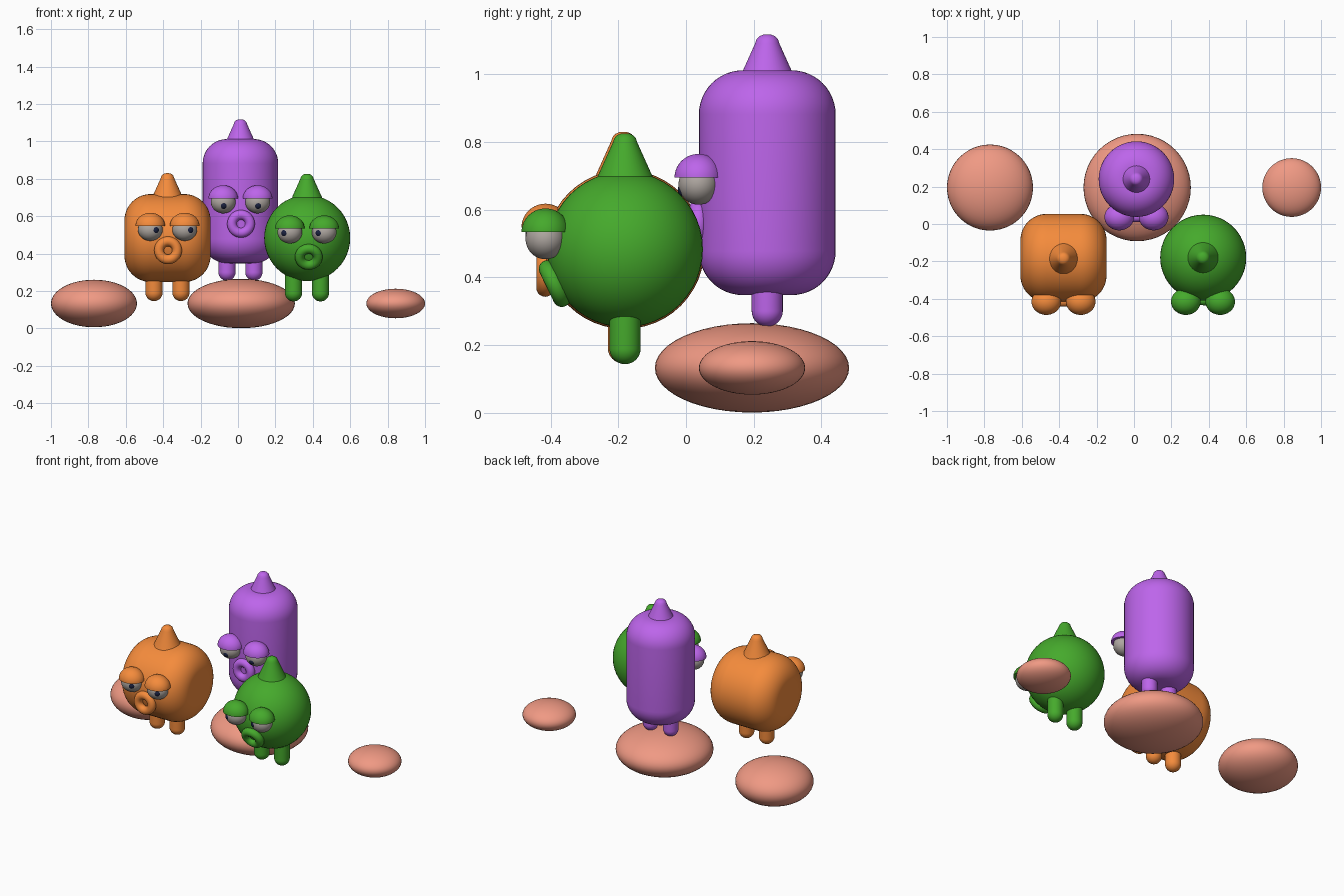
import bpy, bmesh, math
from mathutils import Vector, Matrix

if "Cube" in bpy.data.objects:
    bpy.data.objects.remove(bpy.data.objects["Cube"])


def material(name, rgb):
    m = bpy.data.materials.new(name)
    m.diffuse_color = (*rgb, 1)
    m.use_nodes = True
    m.node_tree.nodes["Principled BSDF"].inputs["Base Color"].default_value = m.diffuse_color
    return m


ORANGE = material("orange", (0.91, 0.26, 0.045))
PURPLE = material("purple", (0.51, 0.13, 0.83))
GREEN = material("green", (0.06, 0.40, 0.025))
STONE = material("salmon", (0.87, 0.32, 0.23))
WHITE = material("eye_grey", (0.42, 0.38, 0.35))
DARK = material("pupil_navy", (0.01, 0.015, 0.05))


def finish(ob, name, mat):
    ob.name = name
    ob.data.materials.append(mat)
    bpy.ops.object.select_all(action='DESELECT')
    ob.select_set(True)
    bpy.context.view_layer.objects.active = ob
    bpy.ops.object.shade_smooth_by_angle(angle=math.radians(35))
    return ob


def lathe(name, profile, loc, mat, scale=(1, 1, 1), axis='Z', steps=48):
    """Revolve (radius, height) points around the local z axis."""
    bm = bmesh.new()
    vs = [bm.verts.new((r, 0, z)) for r, z in profile]
    es = [bm.edges.new(p) for p in zip(vs, vs[1:])]
    bmesh.ops.spin(bm, geom=vs + es, cent=(0, 0, 0), axis=(0, 0, 1),
                   angle=math.tau, steps=steps)
    bmesh.ops.remove_doubles(bm, verts=bm.verts, dist=1e-5)
    bmesh.ops.scale(bm, vec=scale, verts=bm.verts)
    if axis == 'X':
        bmesh.ops.rotate(bm, matrix=Matrix.Rotation(math.pi / 2, 3, 'Y'), verts=bm.verts)
    bmesh.ops.recalc_face_normals(bm, faces=bm.faces)
    me = bpy.data.meshes.new(name)
    bm.to_mesh(me)
    bm.free()
    ob = bpy.data.objects.new(name, me)
    bpy.context.collection.objects.link(ob)
    ob.location = loc
    return finish(ob, name, mat)


def arc(cr, cz, r, a0, a1, n=12):
    """Arc points for a profile, angles in degrees."""
    pts = []
    for i in range(n + 1):
        a = math.radians(a0 + (a1 - a0) * i / n)
        pts.append((max(0.0, cr + r * math.cos(a)), cz + r * math.sin(a)))
    return pts


def rounded_cylinder(r, half, bevel):
    return ([(0, -half)] + arc(r - bevel, -half + bevel, bevel, -90, 0)
            + arc(r - bevel, half - bevel, bevel, 0, 90) + [(0, half)])


BALL = arc(0, 0, 1, -90, 90, 24)
DOME = [(0, 0)] + arc(0, 0, 1, 0, 90, 14)
HORN = [(0, 0), (0.081, 0), (0.036, 0.100), (0.032, 0.112),
        (0.024, 0.121), (0.013, 0.126), (0, 0.127)]
LEG = arc(0, 0.046, 0.046, -90, 0) + [(0.046, 0.17), (0, 0.17)]


def creature(name, mat, x, y, leg_z, horn_z, eye_y, lid_z, look, mouth, tilt):
    # horn and legs
    lathe(name + "_horn", HORN, (x, y, horn_z), mat)
    for side, s in (("left", -1), ("right", 1)):
        lathe(f"{name}_{side}_leg", LEG, (x + s * 0.072, y, leg_z), mat)
        # eyeball, drooping eyelid and pupil
        ex = x + s * 0.092
        c = Vector((ex, eye_y, lid_z - 0.02))
        rad = Vector((0.066, 0.059, 0.060))
        lathe(f"{name}_{side}_eyeball", BALL, c, WHITE, rad)
        lathe(f"{name}_{side}_eyelid", DOME, (ex, eye_y, lid_z), mat, (0.079, 0.071, 0.07))
        d = Vector((look[0], -1, look[1])).normalized()
        lathe(f"{name}_{side}_pupil", BALL, c + d * rad * 0.74, DARK, (0.021,) * 3, steps=24)
    # ring mouth
    bpy.ops.mesh.primitive_torus_add(major_radius=0.048, minor_radius=0.026,
                                     major_segments=48, minor_segments=20,
                                     location=mouth,
                                     rotation=(math.radians(90 - tilt), 0, 0))
    finish(bpy.context.object, name + "_mouth", mat)


# bodies
lathe("orange_body", rounded_cylinder(0.235, 0.23, 0.14), (-0.377, -0.181, 0.483), ORANGE, axis='X')
lathe("purple_body", rounded_cylinder(0.202, 0.332, 0.13), (0.013, 0.240, 0.680), PURPLE)
lathe("green_body", BALL, (0.37, -0.18, 0.483), GREEN, (0.23,) * 3)

# features
creature("orange", ORANGE, -0.377, -0.185, 0.146, 0.703, -0.415, 0.548,
         (0.62, -0.05), (-0.374, -0.416, 0.417), 0)
creature("purple", PURPLE, 0.013, 0.240, 0.255, 0.991, 0.037, 0.695,
         (0.05, -0.4), (0.016, 0.037, 0.559), 0)
creature("green", GREEN, 0.369, -0.18, 0.144, 0.699, -0.415, 0.534,
         (-0.62, -0.1), (0.378, -0.388, 0.382), -26)

# stones
for name, x, r, h in (("left_stone", -0.77, 0.23, 0.127),
                      ("middle_stone", 0.017, 0.287, 0.132),
                      ("right_stone", 0.843, 0.157, 0.079)):
    lathe(name, BALL, (x, 0.195, 0.133), STONE, (r, r, h))
